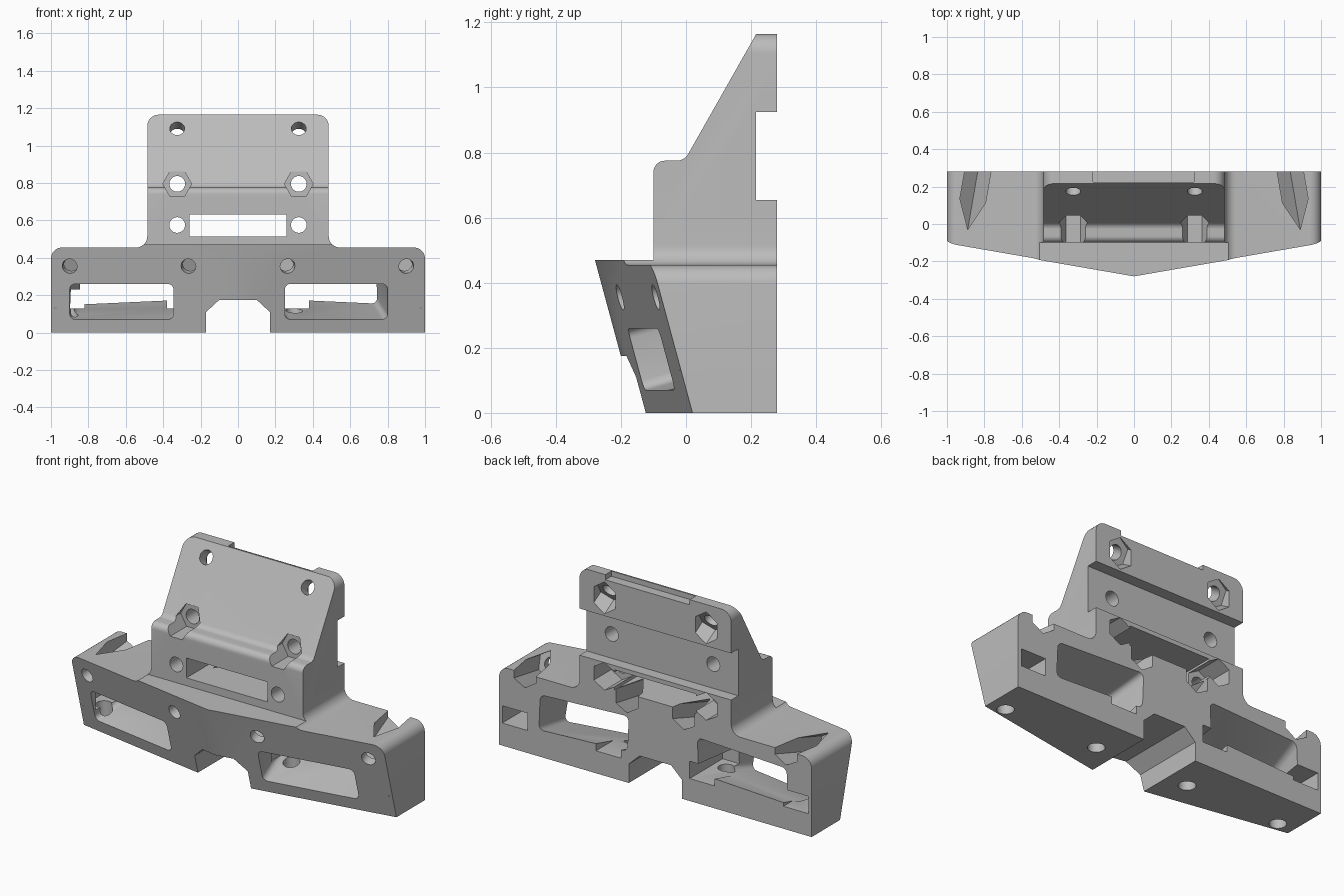
import bpy, bmesh
from math import sin, cos, tan, pi
from mathutils import Vector

cube = bpy.data.objects.get("Cube")
if cube:
    bpy.data.objects.remove(cube)

grey = bpy.data.materials.new("plain_grey")
grey.use_nodes = True
grey.diffuse_color = (0.5, 0.5, 0.5, 1)
grey.node_tree.nodes["Principled BSDF"].inputs["Base Color"].default_value = (0.5, 0.5, 0.5, 1)


def rounded(corners, steps=8):
    """Replace each (a, b, radius) corner with an arc."""
    out = []
    n = len(corners)
    for i, (a, b, r) in enumerate(corners):
        p = Vector((a, b))
        if r == 0:
            out.append(p)
            continue
        u = (Vector(corners[i - 1][:2]) - p).normalized()
        v = (Vector(corners[(i + 1) % n][:2]) - p).normalized()
        half_angle = u.angle(v) / 2
        centre = p + (u + v).normalized() * r / sin(half_angle)
        s = p + u * r / tan(half_angle) - centre
        e = p + v * r / tan(half_angle) - centre
        out += [centre + s.slerp(e, k / steps).normalized() * r for k in range(steps + 1)]
    return out


def prism(name, base, along):
    """Solid swept from a planar loop of points along a vector."""
    bm = bmesh.new()
    lo = [bm.verts.new(p) for p in base]
    hi = [bm.verts.new(Vector(p) + Vector(along)) for p in base]
    bm.faces.new(lo)
    bm.faces.new(hi)
    for i in range(len(lo)):
        bm.faces.new((lo[i - 1], lo[i], hi[i], hi[i - 1]))
    bmesh.ops.recalc_face_normals(bm, faces=bm.faces)
    mesh = bpy.data.meshes.new(name)
    bm.to_mesh(mesh)
    bm.free()
    ob = bpy.data.objects.new(name, mesh)
    bpy.context.collection.objects.link(ob)
    return ob


def rod(name, start, along, radius, sides, turn=0):
    """Cylinder or hexagonal bar."""
    q = Vector(along).to_track_quat('Z', 'Y')
    ring = [Vector(start) + q @ Vector((cos(t), sin(t), 0)) * radius
            for t in (turn + 2 * pi * k / sides for k in range(sides))]
    return prism(name, ring, along)


def box(name, x0, x1, y0, y1, z0, z1):
    return prism(name, [(x0, y0, z0), (x1, y0, z0), (x1, y1, z0), (x0, y1, z0)], (0, 0, z1 - z0))


def combine(tool, mode='DIFFERENCE'):
    mod = body.modifiers.new("cut", 'BOOLEAN')
    mod.operation, mod.solver, mod.object = mode, 'EXACT', tool
    bpy.context.view_layer.objects.active = body
    bpy.ops.object.modifier_apply(modifier=mod.name)
    bpy.data.objects.remove(tool)


def face_y(x, z):
    """Depth of the raked front at a point of the front outline."""
    return -0.153 + 0.173 * abs(x) - 0.27 * z


# Front outline of base and tower, with the centre notch underneath
half = [(0.10, 0.175, 0), (0.17, 0.11, 0), (0.17, 0, 0), (1, 0, 0), (1, 0.455, 0.06),
        (0.485, 0.455, 0.06), (0.485, 1.165, 0.06)]
outline = half + [(-x, z, r) for x, z, r in reversed(half)]
body = prism("mounting_bracket", [(p.x, -0.6, p.y) for p in rounded(outline)], (0, 1, 0))

# Side profile: shelf, stepped tower, sloping top and rear groove
side = [(0.28, -0.1, 0), (0.28, 0.655, 0), (0.215, 0.655, 0), (0.215, 0.925, 0), (0.28, 0.925, 0),
        (0.28, 1.278, 0), (-0.005, 0.775, 0.04), (-0.1, 0.775, 0.035),
        (-0.1, 0.47, 0), (-0.7, 0.47, 0), (-0.7, -0.1, 0)]
combine(prism("side_profile", [(-1.2, p.x, p.y) for p in rounded(side)], (2.4, 0, 0)), 'INTERSECT')

# Raked, V-shaped front
bm = bmesh.new()
bm.from_mesh(body.data)
for s in (-1, 1):
    bmesh.ops.bisect_plane(bm, geom=bm.verts[:] + bm.edges[:] + bm.faces[:], dist=1e-5,
                           plane_co=(0, -0.153, 0), plane_no=(s * 0.173, -1, -0.27), clear_outer=True)
    bmesh.ops.holes_fill(bm, edges=[e for e in bm.edges if e.is_boundary])
bmesh.ops.recalc_face_normals(bm, faces=bm.faces)
bm.to_mesh(body.data)
bm.free()

# Wide slot through the tower and shallow recess on its top rear edge
combine(box("tower_slot", -0.26, 0.26, -0.5, 0.5, 0.515, 0.63))
combine(box("top_recess", -0.22, 0.32, 0.225, 0.4, 1.135, 1.3))

for s, x0, x1 in ((1, 0.25, 0.8), (-1, -0.9, -0.345)):
    # Large windows, cut square to the raked face
    inward = Vector((-s * 0.173, 1, 0.27))
    loop = rounded([(x0, 0.07, 0.03), (x1, 0.07, 0.03), (x1, 0.26, 0.03), (x0, 0.26, 0.03)], 5)
    combine(prism("window", [Vector((p.x, face_y(p.x, p.y), p.y)) - inward * 0.1 for p in loop], inward))

    # Front bolt holes with hexagonal pockets behind
    for x in (0.265, 0.9):
        start = Vector((s * x, face_y(x, 0.355), 0.355))
        combine(rod("front_bolt_hole", start - inward * 0.1, inward * 0.3, 0.04, 24))
        combine(rod("front_nut_pocket", start + inward * 0.05, inward * 0.7, 0.08, 6, pi / 2))

    # Vertical bolt holes with nut slots from the back
    for x in (0.3, 0.9):
        combine(rod("base_bolt_hole", (s * x, 0.06, -0.1), (0, 0, 0.28), 0.045, 24))
        combine(box("base_nut_slot", s * x - 0.08, s * x + 0.08, -0.02, 0.5, 0.13, 0.23))

    # Tower bolt holes and pockets
    x = s * 0.325
    for z in (0.575, 0.795):
        combine(rod("tower_bolt_hole", (x, -0.5, z), (0, 1, 0), 0.042, 24))
    combine(rod("tower_front_pocket", (x, -0.4, 0.795), (0, 0.45, 0), 0.077, 6))
    combine(rod("tower_rear_pocket", (x, 0.12, 0.575), (0, 0.4, 0), 0.08, 6, pi / 2))
    slope = Vector((0, 0.865, -0.5))
    start = Vector((x, 0.175, 1.09))
    combine(rod("top_bolt_hole", start - slope * 0.2, slope * 0.5, 0.04, 24))
    combine(rod("top_nut_pocket", start + slope * 0.07, slope * 0.3, 0.08, 6, pi / 2))

# Finish
body.data.materials.clear()
body.data.materials.append(grey)
for f in body.data.polygons:
    f.material_index = 0
bpy.ops.object.select_all(action='DESELECT')
body.select_set(True)
bpy.context.view_layer.objects.active = body
bpy.ops.object.shade_smooth_by_angle(angle=0.5)
